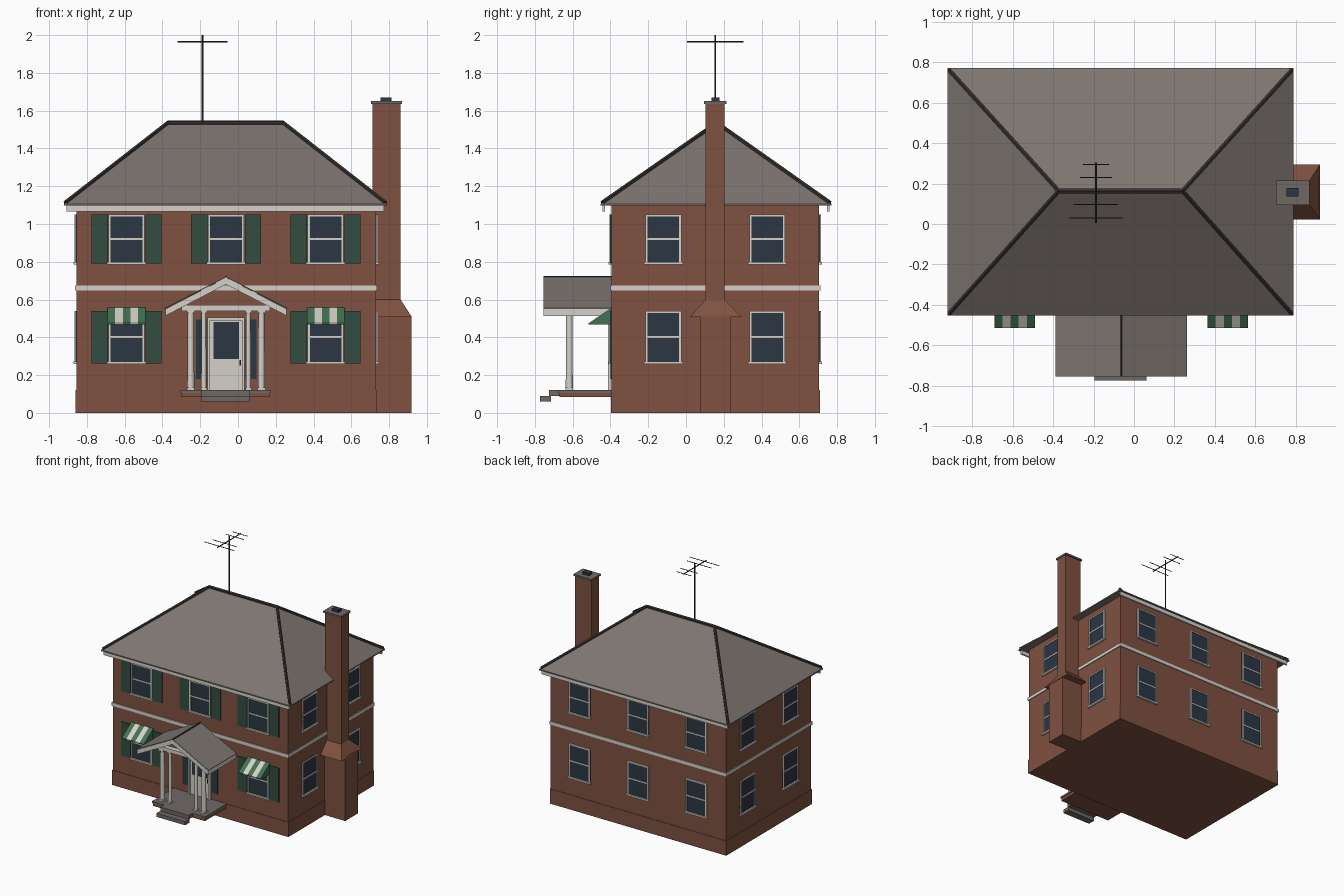
import bpy, bmesh, math
from mathutils import Vector, Matrix

old = bpy.data.objects.get("Cube")
if old:
    bpy.data.objects.remove(old, do_unlink=True)


def material(name, r, g, b):
    m = bpy.data.materials.new(name)
    m.use_nodes = True
    m.diffuse_color = (r, g, b, 1)
    m.node_tree.nodes["Principled BSDF"].inputs["Base Color"].default_value = (r, g, b, 1)
    return m


BRICK = material("red brick", .215, .083, .052)
SHINGLE = material("grey shingle", .205, .178, .162)
CAP = material("dark roof cap", .035, .031, .029)
WHITE = material("white trim", .66, .64, .59)
SHUTTER = material("shutter green", .032, .075, .052)
AWNING = material("awning green", .055, .17, .085)
GLASS = material("navy glass", .024, .037, .056)
STONE = material("grey stone", .16, .14, .13)


def finish(name, bm, *mats):
    bmesh.ops.recalc_face_normals(bm, faces=bm.faces)
    mesh = bpy.data.meshes.new(name)
    bm.to_mesh(mesh)
    bm.free()
    for m in mats:
        mesh.materials.append(m)
    ob = bpy.data.objects.new(name, mesh)
    bpy.context.collection.objects.link(ob)
    return ob


def boxes(name, mat, *spans):
    """Boxes given as (x0, x1, y0, y1, z0, z1), joined as one part."""
    bm = bmesh.new()
    for x0, x1, y0, y1, z0, z1 in spans:
        size = Matrix.Diagonal((x1 - x0, y1 - y0, z1 - z0, 1))
        mid = Matrix.Translation(((x0 + x1) / 2, (y0 + y1) / 2, (z0 + z1) / 2))
        bmesh.ops.create_cube(bm, size=1, matrix=mid @ size)
    return finish(name, bm, mat)


def rod(name, mat, a, b, r0, r1=None, sides=8):
    a, b = Vector(a), Vector(b)
    bm = bmesh.new()
    turn = (b - a).to_track_quat('Z', 'Y').to_matrix().to_4x4()
    bmesh.ops.create_cone(bm, cap_ends=True, segments=sides, radius1=r0, radius2=r1 or r0,
                          depth=(b - a).length, matrix=Matrix.Translation((a + b) / 2) @ turn)
    return finish(name, bm, mat)


def prism(name, mat, profile, axis, lo, hi):
    """Extrude a profile in the (x, z) or (y, z) plane along y or x."""
    bm = bmesh.new()
    verts = [bm.verts.new((u, lo, v) if axis == 'y' else (lo, u, v)) for u, v in profile]
    face = bm.faces.new(verts)
    out = bmesh.ops.extrude_face_region(bm, geom=[face])["geom"]
    shift = (0, hi - lo, 0) if axis == 'y' else (hi - lo, 0, 0)
    bmesh.ops.translate(bm, vec=shift, verts=[v for v in out if isinstance(v, bmesh.types.BMVert)])
    return finish(name, bm, mat)


X0, X1, Y0, Y1 = -.856, .73, -.394, .705      # wall faces
CX, CY = (X0 + X1) / 2, (Y0 + Y1) / 2

# Walls, plinth and belt course
boxes("walls", BRICK, (X0, X1, Y0, Y1, 0, 1.12))
e = .004
boxes("plinth", BRICK, (X0 - e, X1 + e, Y0 - e, Y1 + e, 0, .12))
e = .007
boxes("belt_course", WHITE, (X0 - e, X1 + e, Y0 - e, Y1 + e, .648, .674))

# Hipped roof with thin vertical eave edge
EAVE = [(-.922, -.452), (.788, -.452), (.788, .77), (-.922, .77)]
RY, RZ = .163, 1.535
ridge_ends = [Vector((-.372, RY, RZ)), Vector((.24, RY, RZ))]
bm = bmesh.new()
low = [bm.verts.new((x, y, 1.097)) for x, y in EAVE]
top = [bm.verts.new((x, y, 1.107)) for x, y in EAVE]
ra, rb = [bm.verts.new(p) for p in ridge_ends]
bm.faces.new(low)
for i in range(4):
    j = (i + 1) % 4
    bm.faces.new((low[i], low[j], top[j], top[i]))
for f in ((top[0], top[1], rb, ra), (top[1], top[2], rb), (top[2], top[3], ra, rb), (top[3], top[0], ra)):
    bm.faces.new(f)
finish("hip_roof", bm, SHINGLE)

# Ridge and hip caps
rod("ridge_cap", CAP, ridge_ends[0], ridge_ends[1], .013, sides=6)
for i, (x, y) in enumerate(EAVE):
    end = ridge_ends[0 if x < 0 else 1]
    corner = Vector((x, y, 1.107)).lerp(end, .015)
    rod("hip_cap", CAP, corner, end, .012, sides=6)

# Gutters along front and back eaves
for y in (-.442, .746):
    boxes("gutter", WHITE, (-.908, .772, y, y + .014, 1.066, 1.1))


def wall_part(name, mat, side, *spans):
    """Boxes in wall space: u along the wall, d outward, z up."""
    out = []
    for u0, u1, d0, d1, z0, z1 in spans:
        if side == "front":
            out.append((u0, u1, Y0 - d1, Y0 - d0, z0, z1))
        elif side == "back":
            out.append((u0, u1, Y1 + d0, Y1 + d1, z0, z1))
        elif side == "left":
            out.append((X1 + d0, X1 + d1, u0, u1, z0, z1))
        else:
            out.append((X0 - d1, X0 - d0, u0, u1, z0, z1))
    boxes(name, mat, *out)


def window(side, u, z0, z1):
    w, t, mid = .095, .011, (z0 + z1) / 2
    wall_part(side + "_window_glass", GLASS, side, (u - w, u + w, -.01, .004, z0, z1))
    wall_part(side + "_window_frame", WHITE, side,
              (u - w, u - w + t, -.01, .01, z0, z1), (u + w - t, u + w, -.01, .01, z0, z1),
              (u - w, u + w, -.01, .01, z1 - t, z1), (u - w, u + w, -.01, .008, mid - .005, mid + .005),
              (u - w - .008, u + w + .008, -.01, .016, z0 - .004, z0 + .009))


# Windows on every wall; the front door takes the middle ground-floor bay
FLOORS = [(.262, .54), (.79, 1.05)]
BAYS = (CX - .527, CX, CX + .527)
for z0, z1 in FLOORS:
    for u in BAYS:
        window("back", u, z0, z1)
        if u == CX and z0 < .5:
            continue
        window("front", u, z0, z1)
        for s in (-1, 1):
            c = u + s * .142
            wall_part("shutter", SHUTTER, "front", (c - .043, c + .043, -.01, .008, z0, z1))
    for u in (-.12, .43):
        window("left", u, z0, z1)
        window("right", u, z0, z1)

# Striped awnings over the ground-floor front windows
for u in (BAYS[0], BAYS[2]):
    for k in range(5):
        x = u - .1 + k * .04
        prism("awning_stripe", WHITE if k % 2 else AWNING,
              [(Y0, .467), (-.515, .467), (-.515, .475), (Y0, .557)], 'x', x, x + .04)

# Front door and sidelights
wall_part("door_frame", WHITE, "front", (CX - .098, CX - .084, -.01, .02, .12, .505),
          (CX + .084, CX + .098, -.01, .02, .12, .505), (CX - .098, CX + .098, -.01, .02, .49, .505))
wall_part("door", WHITE, "front", (CX - .084, CX + .084, -.01, .01, .12, .49))
wall_part("door_glass", GLASS, "front", (CX - .068, CX + .068, 0, .014, .285, .482))
wall_part("door_handle", CAP, "front", (CX + .072, CX + .078, 0, .02, .25, .28))
for s in (-1, 1):
    c = CX + s * .132
    wall_part("sidelight", GLASS, "front", (c - .028, c + .028, -.01, .006, .18, .495))

# Porch floor and steps
boxes("porch_base", BRICK, (-.30, .17, -.67, Y0, .083, .108))
boxes("porch_floor", STONE, (-.305, .175, -.675, Y0, .106, .121))
boxes("porch_steps", STONE, (-.195, .063, -.725, -.66, .09, .122), (-.195, .063, -.773, -.715, .06, .09))

# Porch columns with base and capital blocks
for s in (-1, 1):
    for off, r in ((.187, .019), (.118, .014)):
        x, y = CX + s * off, -.618
        rod("porch_column", WHITE, (x, y, .12), (x, y, .545), r, r * .85, 12)
        k = r + .002
        boxes("column_blocks", WHITE, (x - k, x + k, y - k, y + k, .12, .135),
              (x - k, x + k, y - k, y + k, .53, .545))

# Porch beams and gable roof: white slab, grey shingle layer, ridge cap
boxes("porch_beams", WHITE, (-.30, .17, -.64, -.6, .54, .57),
      (-.275, -.235, -.61, Y0, .54, .565), (.10, .14, -.61, Y0, .54, .565))
HALF, PEAK, EDGE = .325, .716, .55


def gable(lo, hi, half):
    drop = PEAK - EDGE
    return [(CX - half, EDGE + lo), (CX, EDGE + drop + lo), (CX + half, EDGE + lo),
            (CX + half, EDGE + hi), (CX, EDGE + drop + hi), (CX - half, EDGE + hi)]


prism("porch_roof_boards", WHITE, gable(-.036, 0, HALF - .004), 'y', -.755, Y0)
prism("porch_roof_shingles", SHINGLE, gable(0, .006, HALF), 'y', -.755, Y0)
rod("porch_ridge_cap", CAP, (CX, -.755, PEAK + .003), (CX, Y0, PEAK + .003), .007, sides=6)

# Chimney: wide stack, flared shoulder, tall shaft, cap and flue
boxes("chimney_stack", BRICK, (.70, .918, .073, .236, 0, .515))
bm = bmesh.new()
rings = []
for x1, y0, y1, z in ((.92, .022, .295, .508), (.861, .104, .204, .60)):
    rings.append([bm.verts.new(p) for p in ((.713, y0, z), (x1, y0, z), (x1, y1, z), (.713, y1, z))])
for ring in rings:
    bm.faces.new(ring)
for i in range(4):
    j = (i + 1) % 4
    bm.faces.new((rings[0][i], rings[0][j], rings[1][j], rings[1][i]))
finish("chimney_shoulder", bm, BRICK)
boxes("chimney_shaft", BRICK, (.713, .861, .104, .204, .55, 1.64))
boxes("chimney_cap", STONE, (.703, .867, .095, .215, 1.636, 1.65))
boxes("chimney_flue", GLASS, (.755, .813, .135, .177, 1.645, 1.67))

# Rooftop aerial
AX = -.188
rod("aerial_mast", CAP, (AX, .155, 1.5), (AX, .155, 2.0), .005)
rod("aerial_boom", CAP, (AX, .004, 1.965), (AX, .304, 1.965), .004)
for y, half in ((.03, .133), (.096, .11), (.23, .08), (.294, .065)):
    rod("aerial_element", CAP, (AX - half, y, 1.965), (AX + half, y, 1.965), .003, sides=6)
